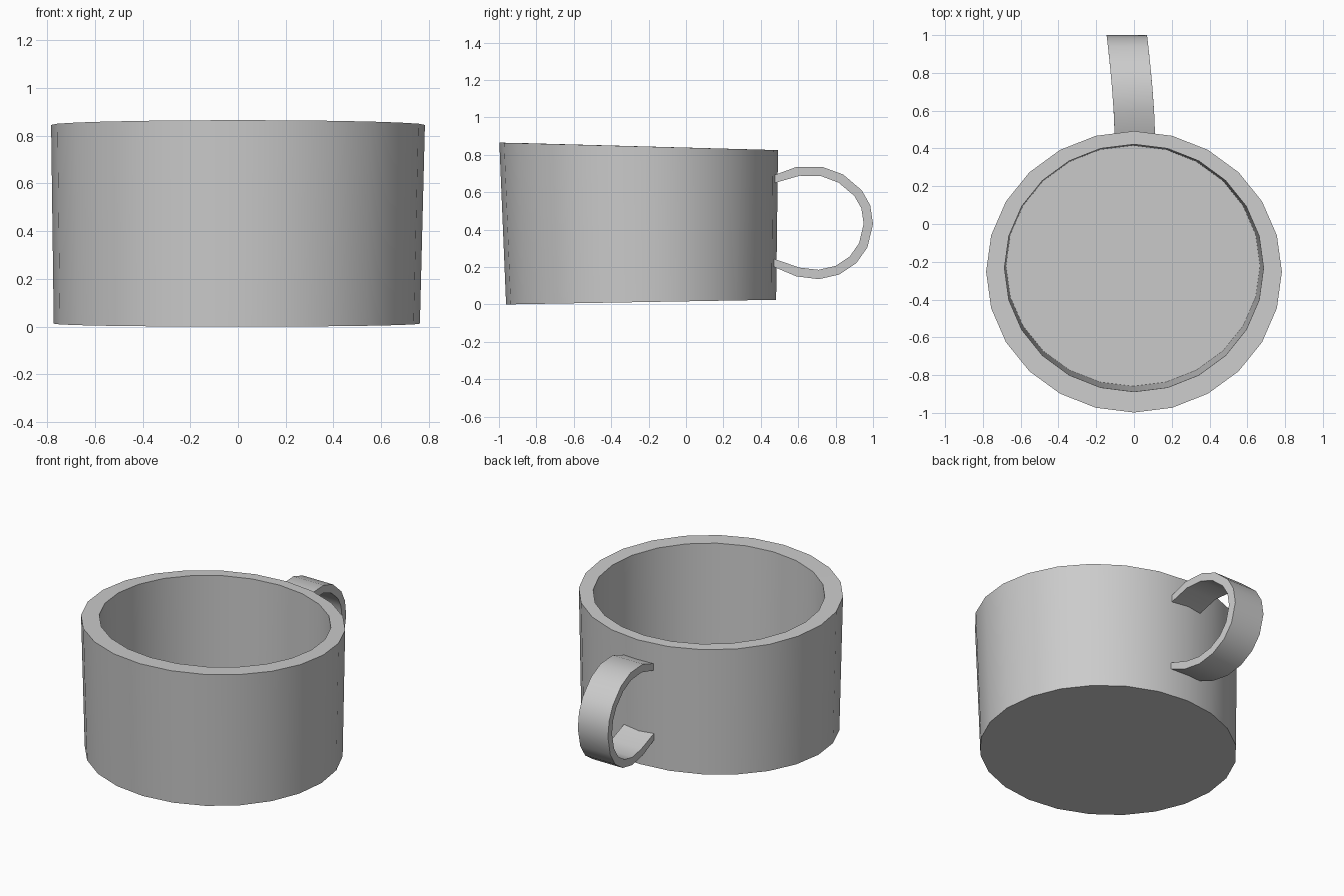
import bpy, bmesh, math
from mathutils import Vector

if "Cube" in bpy.data.objects:
    bpy.data.objects.remove(bpy.data.objects["Cube"], do_unlink=True)

SIDES = 24
grey = bpy.data.materials.new("light_grey")
grey.use_nodes = True
colour = (0.6, 0.6, 0.6, 1)
grey.diffuse_color = colour
grey.node_tree.nodes["Principled BSDF"].inputs["Base Color"].default_value = colour


def finish(bm, name):
    """Turn a bmesh into a smooth-shaded object that keeps its sharp rims."""
    bmesh.ops.recalc_face_normals(bm, faces=bm.faces)
    mesh = bpy.data.meshes.new(name)
    bm.to_mesh(mesh)
    bm.free()
    mesh.materials.append(grey)
    obj = bpy.data.objects.new(name, mesh)
    bpy.context.collection.objects.link(obj)
    bpy.ops.object.select_all(action="DESELECT")
    obj.select_set(True)
    bpy.context.view_layer.objects.active = obj
    bpy.ops.object.shade_smooth_by_angle(angle=math.radians(32))
    return obj


def bridge(bm, a, b):
    for i in range(len(a)):
        j = (i + 1) % len(a)
        bm.faces.new((a[i], a[j], b[j], b[i]))


def tilted_ring(bm, cx, cy, rx, ry, z_front, z_back):
    """Ellipse of vertices whose height changes from front to back."""
    ring = []
    for i in range(SIDES):
        a = math.tau * i / SIDES
        z = z_front + (z_back - z_front) * (math.sin(a) + 1) / 2
        ring.append(bm.verts.new((cx + rx * math.cos(a), cy + ry * math.sin(a), z)))
    return ring


# Cup: outer base, outer rim, inner rim, inner floor
bm = bmesh.new()
rings = [tilted_ring(bm, *r) for r in (
    (-0.005, -0.24, 0.767, 0.722, 0.0, 0.025),
    (0, -0.253, 0.783, 0.745, 0.865, 0.825),
    (0, -0.233, 0.686, 0.655, 0.863, 0.827),
    (-0.005, -0.222, 0.672, 0.637, 0.08, 0.1),
)]
for lower, upper in zip(rings, rings[1:]):
    bridge(bm, lower, upper)
bm.faces.new(rings[0])
bm.faces.new(rings[-1])
finish(bm, "cup_body")

# Handle: flat strap following an open loop, drifting sideways as it leaves the cup
outer = [(0.46, 0.687), (0.59, 0.735), (0.73, 0.735), (0.84, 0.695), (0.94, 0.61),
         (0.985, 0.53), (1.0, 0.43), (0.97, 0.305), (0.91, 0.22), (0.82, 0.16),
         (0.71, 0.135), (0.59, 0.15), (0.46, 0.205)]
centre = Vector((0.70, 0.438))
bm = bmesh.new()
sections = []
for i, p in enumerate(outer):
    p = Vector(p)
    if i in (0, len(outer) - 1):
        q = p + Vector((0, 0.042 if p.y < centre.y else -0.042))
    else:
        q = p + (centre - p).normalized() * 0.05
    section = []
    for pt, side in ((p, -1), (p, 1), (q, 1), (q, -1)):
        away = (pt.x - 0.46) / 0.54
        x = 0.005 - 0.043 * away ** 1.5 + side * 0.107
        section.append(bm.verts.new((x, pt.x, pt.y)))
    sections.append(section)
for a, b in zip(sections, sections[1:]):
    bridge(bm, a, b)
bm.faces.new(sections[0])
bm.faces.new(sections[-1])
finish(bm, "handle")
